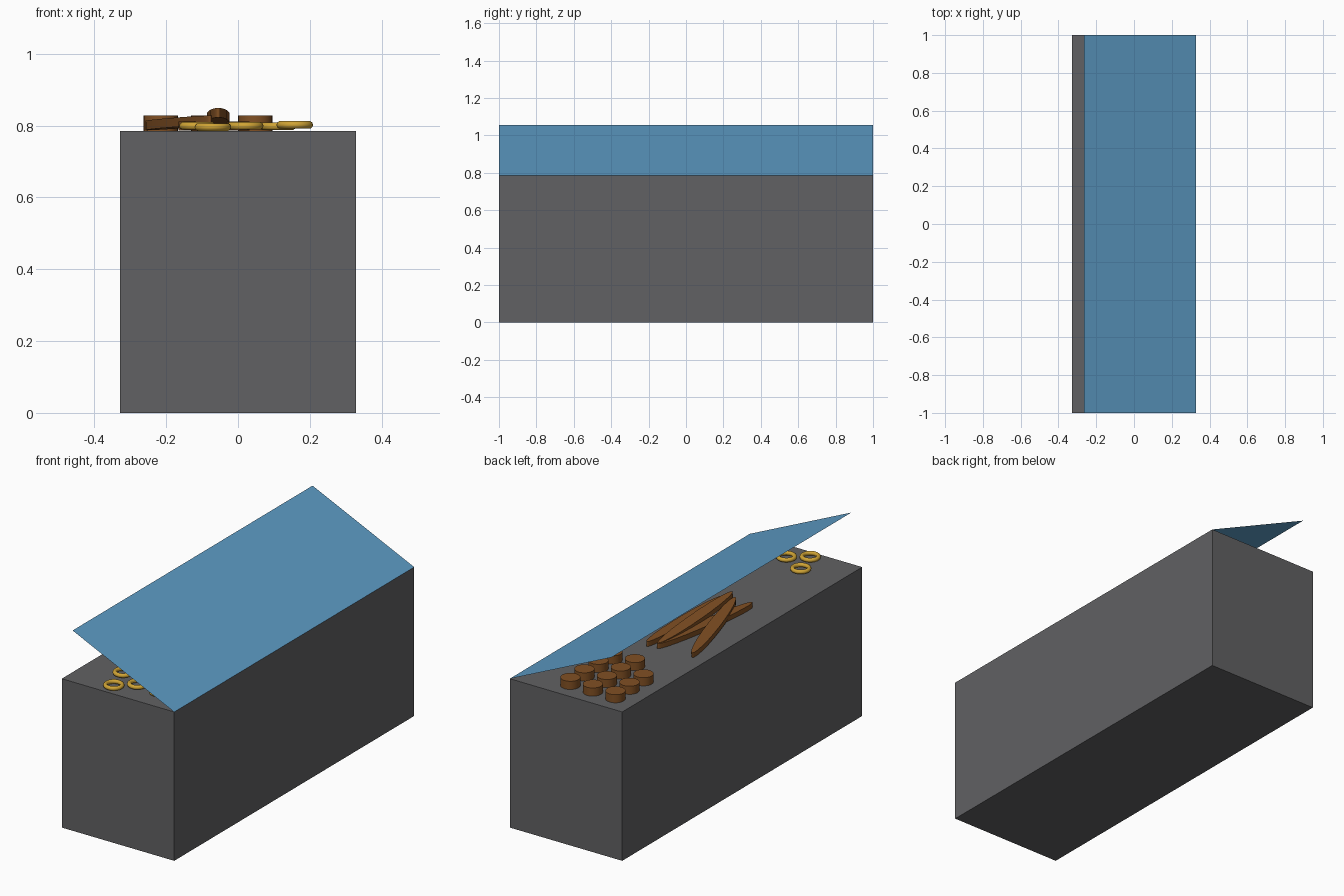
import bpy, bmesh, math
from mathutils import Vector

if "Cube" in bpy.data.objects:
    bpy.data.objects.remove(bpy.data.objects["Cube"])

TOP = 0.785  # counter height


def material(name, rgb):
    m = bpy.data.materials.new(name)
    m.diffuse_color = (*rgb, 1)
    m.use_nodes = True
    m.node_tree.nodes["Principled BSDF"].inputs["Base Color"].default_value = m.diffuse_color
    return m


GREY = material("dark grey", (0.12, 0.12, 0.125))
BLUE = material("glass blue", (0.11, 0.33, 0.56))
BROWN = material("bread brown", (0.22, 0.08, 0.017))
GOLD = material("pastry gold", (0.63, 0.37, 0.035))


def finish(name, mat):
    o = bpy.context.object
    o.name = name
    o.data.materials.append(mat)
    return o


# Counter block
bpy.ops.mesh.primitive_cube_add(size=1, location=(0, 0, TOP / 2))
finish("counter", GREY).scale = (0.656, 2, TOP)

# Sloping glass sheet, hinged on the right edge
a, b = Vector((0.328, 0, TOP)), Vector((-0.265, 0, 1.056))
slope = b - a
bpy.ops.mesh.primitive_plane_add(size=1, location=(a + b) / 2)
glass = finish("glass_sheet", BLUE)
glass.scale = (slope.length, 2, 1)
glass.rotation_euler = (0, math.atan2(b.z - a.z, a.x - b.x), 0)

# Round buns in a grid
for i, x in enumerate((-0.215, -0.083, 0.048)):
    for j in range(3 if i == 0 else 4):
        bpy.ops.mesh.primitive_cylinder_add(
            vertices=24, radius=0.048, depth=0.043,
            location=(x, 0.895 - 0.117 * j, TOP + 0.0215))
        finish(f"bun_{i}_{j}", BROWN)
        bpy.ops.object.shade_smooth_by_angle()


# Long loaves: stretched discs laid between two end points
def loaf(name, p, q, depth=0.026):
    p, q = Vector(p), Vector(q)
    d = q - p
    bpy.ops.mesh.primitive_cylinder_add(
        vertices=24, radius=0.5, depth=1, location=(p + q) / 2)
    o = finish(name, BROWN)
    o.scale = (d.length, 0.064, depth)
    flat = math.hypot(d.x, d.y)
    o.rotation_euler = (0, -math.atan2(d.z, flat), math.atan2(d.y, d.x))
    bpy.ops.object.shade_smooth_by_angle()


loaf("loaf_right", (0.0, 0.33, 0.799), (0.0, -0.305, 0.799))
loaf("loaf_left", (-0.056, 0.32, 0.799), (-0.157, -0.33, 0.799))
loaf("loaf_crossed", (-0.253, 0.31, 0.800), (-0.077, -0.30, 0.815))
loaf("loaf_tilted", (-0.055, 0.31, 0.800), (-0.055, -0.31, 0.836))

# Ring pastries near the front end
rings = [(-0.07, -0.935, 0.796), (0.02, -0.865, 0.799), (-0.113, -0.795, 0.799),
         (0.158, -0.88, 0.802), (0.11, -0.77, 0.798)]
for i, loc in enumerate(rings):
    bpy.ops.mesh.primitive_torus_add(
        major_segments=32, minor_segments=10, major_radius=0.04,
        minor_radius=0.011, location=loc)
    finish(f"ring_pastry_{i}", GOLD)
    bpy.ops.object.shade_smooth()
